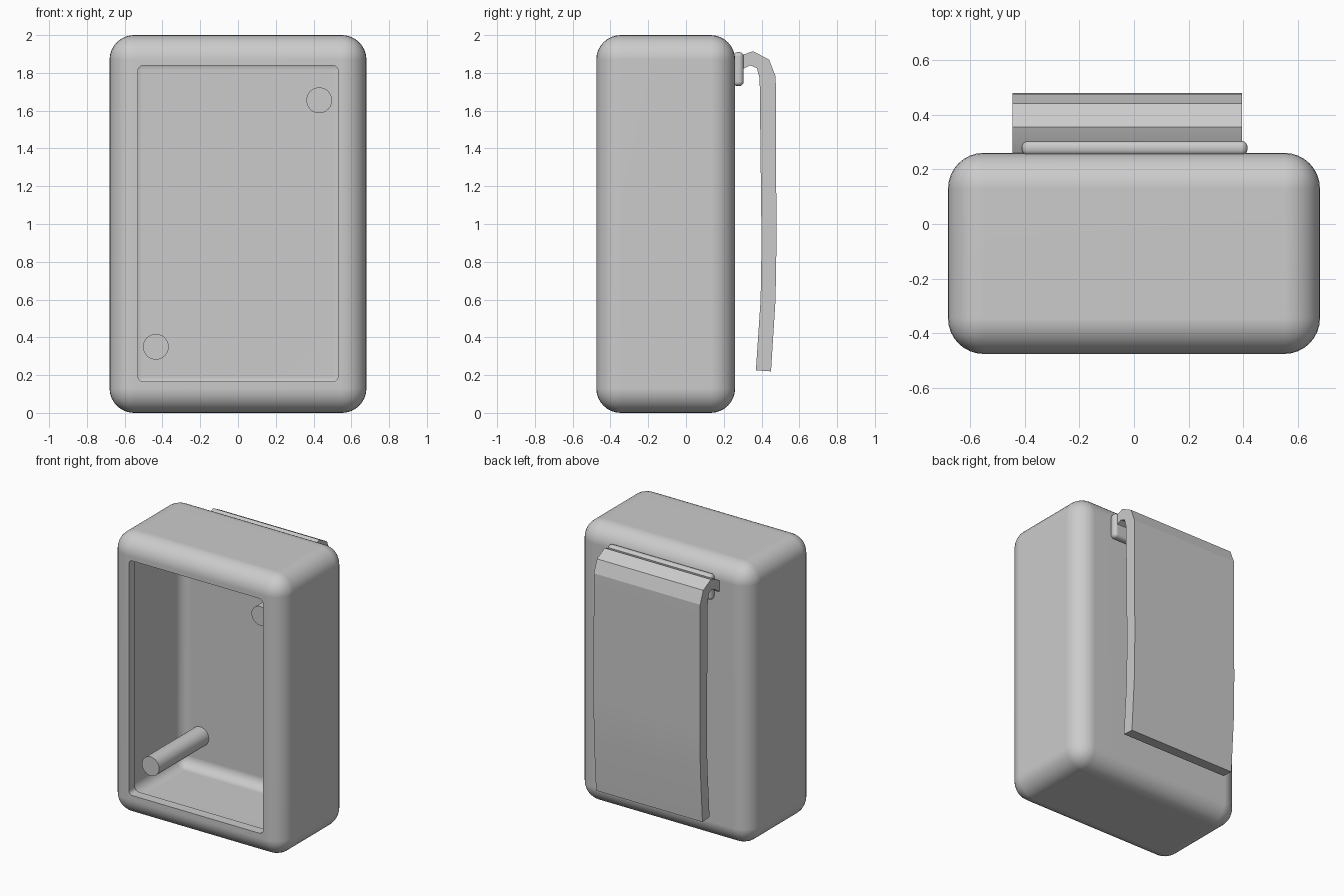
import bpy
import bmesh
import math
from mathutils import Matrix, Vector

if "Cube" in bpy.data.objects:
    bpy.data.objects.remove(bpy.data.objects["Cube"], do_unlink=True)

grey = bpy.data.materials.new("light_grey")
grey.use_nodes = True
grey.diffuse_color = (0.6, 0.6, 0.6, 1)
grey.node_tree.nodes["Principled BSDF"].inputs["Base Color"].default_value = (0.6, 0.6, 0.6, 1)


def add_object(name, bm):
    bmesh.ops.recalc_face_normals(bm, faces=bm.faces)
    mesh = bpy.data.meshes.new(name)
    bm.to_mesh(mesh)
    bm.free()
    mesh.materials.append(grey)
    obj = bpy.data.objects.new(name, mesh)
    bpy.context.collection.objects.link(obj)
    return obj


def rounded_box(name, low, high, radius, segments=8, along_y_only=False):
    low, high = Vector(low), Vector(high)
    bm = bmesh.new()
    bmesh.ops.create_cube(bm, size=1)
    bmesh.ops.scale(bm, vec=high - low, verts=bm.verts)
    bmesh.ops.translate(bm, vec=(low + high) / 2, verts=bm.verts)
    edges = [e for e in bm.edges if not along_y_only
             or abs(e.verts[0].co.y - e.verts[1].co.y) > 0.001]
    bmesh.ops.bevel(bm, geom=edges, offset=radius, segments=segments,
                    profile=0.5, affect='EDGES')
    return add_object(name, bm)


def select_only(obj):
    bpy.ops.object.select_all(action='DESELECT')
    obj.select_set(True)
    bpy.context.view_layer.objects.active = obj


def cut(obj, cutter):
    cutter.hide_render = True
    mod = obj.modifiers.new("cut", 'BOOLEAN')
    mod.operation = 'DIFFERENCE'
    mod.solver = 'EXACT'
    mod.object = cutter
    select_only(obj)
    bpy.ops.object.modifier_apply(modifier=mod.name)
    bpy.data.objects.remove(cutter, do_unlink=True)


def smooth(obj, angle=30):
    select_only(obj)
    bpy.ops.object.shade_smooth_by_angle(angle=math.radians(angle))
    mod = obj.modifiers.new("weighted_normals", 'WEIGHTED_NORMAL')
    mod.keep_sharp = True


# Hollow case: rounded shell, inner cavity, then a smaller front opening
case = rounded_box("case", (-0.68, -0.475, 0), (0.68, 0.26, 2), 0.13)
cut(case, rounded_box("cavity_cutter", (-0.58, -0.41, 0.115), (0.58, 0.195, 1.89), 0.075, 6))
cut(case, rounded_box("opening_cutter", (-0.53, -0.6, 0.165), (0.53, -0.3, 1.84), 0.03, 5, True))
smooth(case)

# Two screw posts in opposite corners, standing on the back wall
for name, x, z in (("upper_post", 0.43, 1.655), ("lower_post", -0.435, 0.35)):
    bm = bmesh.new()
    bmesh.ops.create_cone(bm, cap_ends=True, segments=32, radius1=0.068, radius2=0.068,
                          depth=0.57, matrix=Matrix.Translation((x, -0.08, z))
                          @ Matrix.Rotation(math.pi / 2, 4, 'X'))
    smooth(add_object(name, bm))

# Rounded mounting bar on the back
smooth(rounded_box("clip_mount", (-0.41, 0.25, 1.73), (0.415, 0.305, 1.91), 0.024, 5))

# Belt clip: side profile (y, z) swept across the width
profile = [(0.45, 0.22), (0.474, 0.6), (0.479, 0.9), (0.475, 1.78), (0.44, 1.87),
           (0.355, 1.915), (0.3, 1.895), (0.258, 1.87), (0.258, 1.79), (0.3, 1.82),
           (0.34, 1.84), (0.375, 1.825), (0.39, 1.77), (0.4, 0.9), (0.395, 0.6), (0.37, 0.225)]
bm = bmesh.new()
side = bm.faces.new([bm.verts.new((-0.445, y, z)) for y, z in profile])
swept = bmesh.ops.extrude_face_region(bm, geom=[side], use_keep_orig=True)
bmesh.ops.translate(bm, vec=(0.84, 0, 0),
                    verts=[v for v in swept["geom"] if isinstance(v, bmesh.types.BMVert)])
smooth(add_object("belt_clip", bm), 12)
